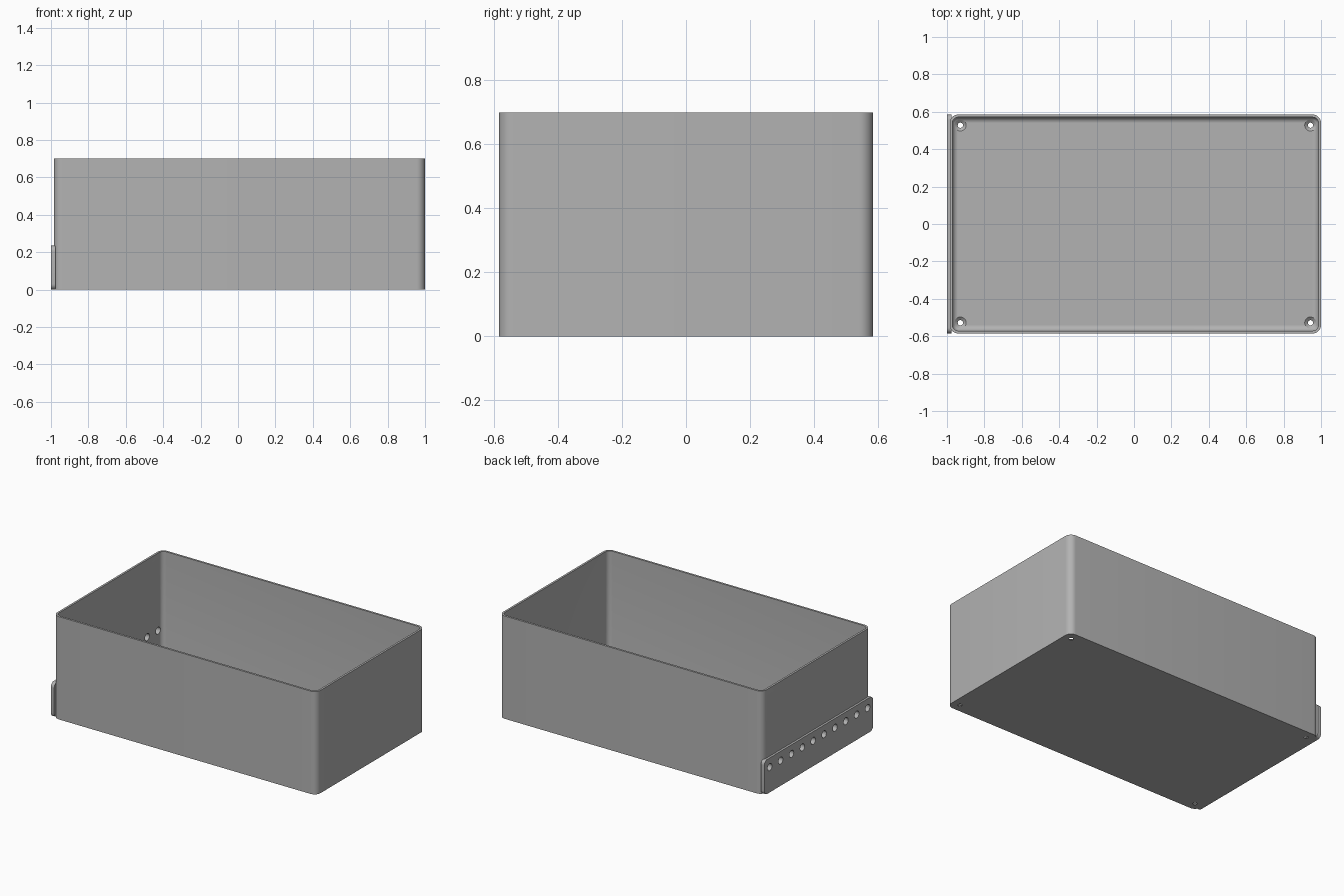
import bpy, bmesh, math
from mathutils import Matrix, Vector

if "Cube" in bpy.data.objects:
    bpy.data.objects.remove(bpy.data.objects["Cube"], do_unlink=True)

X0, X1, HALF_Y, HEIGHT = -0.985, 1.0, 0.585, 0.70
WALL, FLOOR, CORNER, FILLET = 0.014, 0.018, 0.045, 0.03
CX, HALF_X = (X0 + X1) / 2, (X1 - X0) / 2

grey = bpy.data.materials.new("plain grey")
grey.use_nodes = True
colour = (0.45, 0.45, 0.45, 1)
grey.diffuse_color = colour
grey.node_tree.nodes["Principled BSDF"].inputs["Base Color"].default_value = colour


def rounded_rect(hx, hy, radius, steps=8):
    """Counter-clockwise outline of a rectangle with round corners."""
    points = []
    for quarter, (sx, sy) in enumerate(((1, 1), (-1, 1), (-1, -1), (1, -1))):
        for i in range(steps + 1):
            a = math.pi / 2 * (quarter + i / steps)
            points.append((sx * (hx - radius) + radius * math.cos(a),
                           sy * (hy - radius) + radius * math.sin(a)))
    return points


def loft(name, rings, matrix=Matrix()):
    """Skin a stack of (outline, height) rings and cap both ends."""
    bm = bmesh.new()
    loops = [[bm.verts.new(matrix @ Vector((x, y, z))) for x, y in outline]
             for outline, z in rings]
    for a, b in zip(loops, loops[1:]):
        for i in range(len(a)):
            j = (i + 1) % len(a)
            bm.faces.new((a[i], a[j], b[j], b[i]))
    bm.faces.new(loops[0][::-1])
    bm.faces.new(loops[-1])
    bmesh.ops.recalc_face_normals(bm, faces=bm.faces)
    mesh = bpy.data.meshes.new(name)
    bm.to_mesh(mesh)
    bm.free()
    mesh.materials.append(grey)
    obj = bpy.data.objects.new(name, mesh)
    bpy.context.collection.objects.link(obj)
    return obj


def circle(radius, sides=32):
    return [(radius * math.cos(2 * math.pi * i / sides),
             radius * math.sin(2 * math.pi * i / sides)) for i in range(sides)]


def cut(obj, cutters):
    for cutter in cutters:
        mod = obj.modifiers.new("hole", 'BOOLEAN')
        mod.operation, mod.solver, mod.object = 'DIFFERENCE', 'EXACT', cutter
        bpy.context.view_layer.objects.active = obj
        bpy.ops.object.modifier_apply(modifier=mod.name)


def inner_ring(inset, z):
    return (rounded_rect(HALF_X - inset, HALF_Y - inset, CORNER - inset), z)


# open tray: outer wall, rim, inner wall, filleted floor
rings = [inner_ring(0, 0), inner_ring(0, HEIGHT), inner_ring(WALL, HEIGHT)]
for i in range(7):
    a = math.pi / 2 * i / 6
    rings.append(inner_ring(WALL + FILLET * (1 - math.cos(a)),
                            FLOOR + FILLET * (1 - math.sin(a))))
box = loft("box", rings, Matrix.Translation((CX, 0, 0)))

# mounting strip on the right side
strip_height, strip_thick = 0.235, 0.025
side = Matrix(((0, 0, 1, -1), (1, 0, 0, 0), (0, 1, 0, strip_height / 2), (0, 0, 0, 1)))
outline = rounded_rect(HALF_Y, strip_height / 2, 0.03)
strip = loft("mounting_strip", [(outline, 0), (outline, strip_thick)], side)

# row of ten holes through strip and wall
row = []
for i in range(10):
    place = Matrix.Translation((-1, (i - 4.5) * 0.117, 0.172)) @ Matrix.Rotation(math.pi / 2, 4, 'Y')
    row.append(loft("strip_hole_cutter", [(circle(0.024), -0.05), (circle(0.024), 0.1)], place))

# countersunk screw holes in the floor corners
screws = []
for sx in (-1, 1):
    for sy in (-1, 1):
        place = Matrix.Translation((CX + sx * 0.936, sy * 0.528, 0))
        screws.append(loft("screw_hole_cutter", [
            (circle(0.014), -0.02), (circle(0.014), 0.004),
            (circle(0.031), FLOOR), (circle(0.031), FLOOR + 0.04)], place))

cut(box, row + screws)
cut(strip, row)
for cutter in row + screws:
    bpy.data.objects.remove(cutter, do_unlink=True)

for obj in (box, strip):
    bpy.ops.object.select_all(action='DESELECT')
    obj.select_set(True)
    bpy.context.view_layer.objects.active = obj
    bpy.ops.object.shade_smooth_by_angle(angle=math.radians(30))
